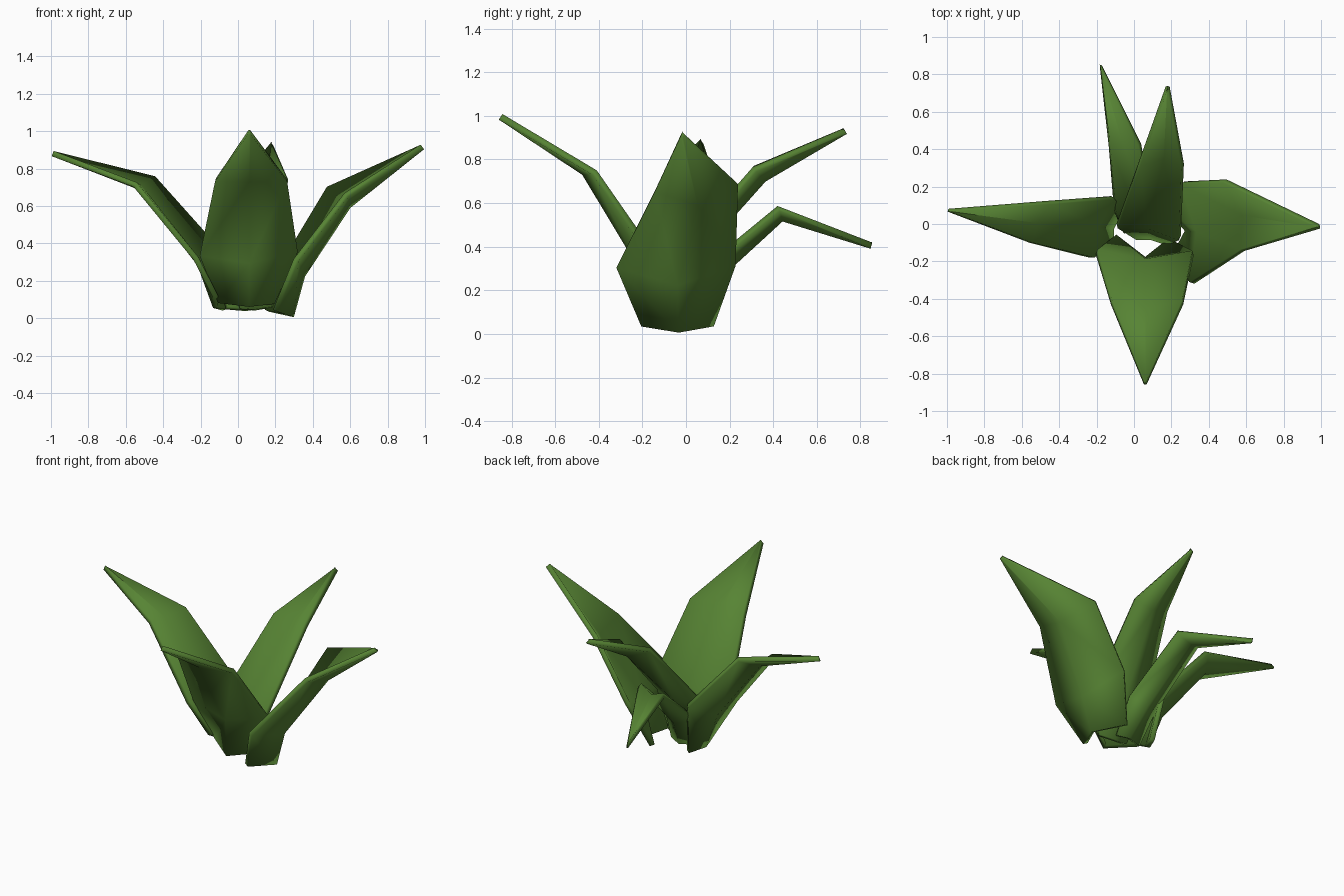
import bpy
from mathutils import Vector

green = bpy.data.materials.new("leaf green")
green.diffuse_color = (0.095, 0.23, 0.034, 1)

# Each leaf: rows (base, widest, bend) of edge / middle / edge points, then the tip
LEAVES = {
    "front_leaf": [
        [(-.10, -.07, .085), (.06, -.19, .065), (.19, -.09, .08)],
        [(-.20, -.15, .34), (.06, -.20, .30), (.315, -.155, .36)],
        [(-.12, -.42, .74), (.06, -.465, .74), (.26, -.42, .74)],
        (.06, -.85, .995)],
    "right_leaf": [
        [(.155, .12, .04), (.285, -.035, .012), (.20, -.20, .04)],
        [(.26, .22, .32), (.345, -.04, .23), (.31, -.315, .31)],
        [(.485, .23, .695), (.59, .05, .60), (.58, -.14, .66)],
        (.985, -.015, .915)],
    "left_leaf": [
        [(-.12, -.11, .115), (-.12, -.02, .06), (-.07, .08, .045)],
        [(-.225, -.18, .32), (-.205, -.01, .29), (-.11, .14, .37)],
        [(-.55, -.10, .715), (-.525, .01, .70), (-.45, .115, .75)],
        (-.99, .07, .88)],
    "back_right_leaf": [
        [(.18, -.10, .06), (.09, -.07, .045), (.01, -.07, .05)],
        [(.245, -.075, .31), (.07, -.01, .30), (-.09, -.01, .34)],
        [(.26, .315, .755), (.16, .355, .71), (.03, .32, .76)],
        (.18, .73, .93)],
    "back_left_leaf": [
        [(.11, -.03, .055), (.04, .0, .045), (-.06, -.04, .055)],
        [(.09, .065, .28), (.0, .11, .23), (-.10, .06, .26)],
        [(.03, .425, .575), (-.06, .44, .53), (-.13, .41, .545)],
        (-.18, .85, .405)],
}
FACES = [(r * 3 + i, r * 3 + i + 1, r * 3 + i + 4, r * 3 + i + 3)
         for r in range(3) for i in range(2)]


def leaf(name, rows):
    *rows, tip = rows
    verts = [Vector(p) for r in rows for p in r]
    # narrow tip row, following the width of the bend row
    verts += [Vector(tip) + (v - verts[7]) * 0.03 for v in verts[6:9]]
    me = bpy.data.meshes.new(name)
    me.from_pydata(verts, [], FACES)
    me.materials.append(green)
    ob = bpy.data.objects.new(name, me)
    bpy.context.collection.objects.link(ob)
    # leaf thickness, shaded softly round the rim
    s = ob.modifiers.new("thickness", 'SOLIDIFY')
    s.thickness = 0.03
    s.offset = 0
    me.shade_smooth()


for name, rows in LEAVES.items():
    leaf(name, rows)
